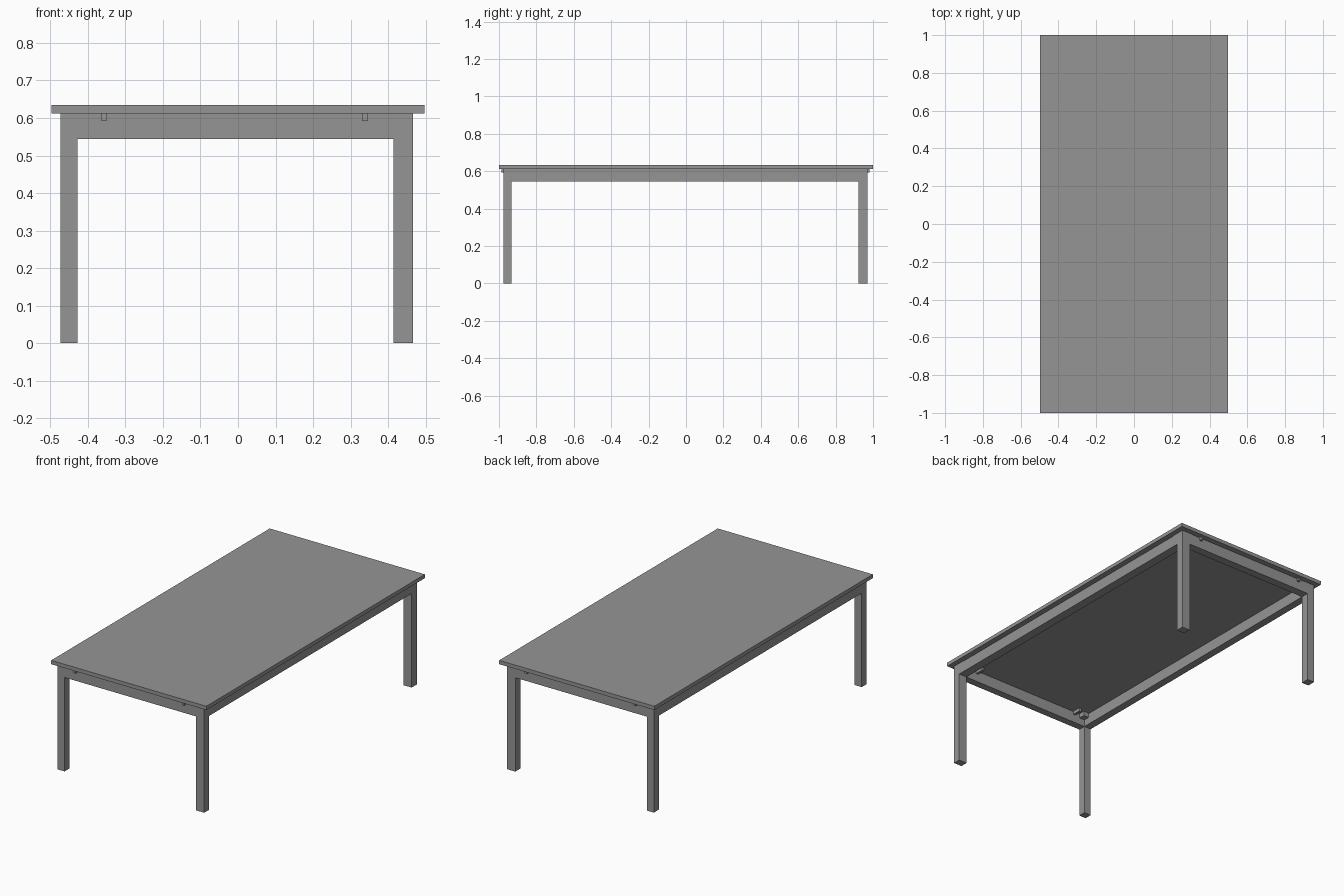
import bpy
import bmesh

cube = bpy.data.objects.get("Cube")
if cube:
    bpy.data.objects.remove(cube, do_unlink=True)

grey = bpy.data.materials.new("plain grey")
grey.use_nodes = True
colour = (0.3, 0.3, 0.3, 1)
grey.diffuse_color = colour
grey.node_tree.nodes["Principled BSDF"].inputs["Base Color"].default_value = colour


def box(name, x, y, z):
    """Axis-aligned box from (low, high) ranges."""
    bm = bmesh.new()
    bmesh.ops.create_cube(bm, size=1)
    for v in bm.verts:
        v.co = [r[0] if c < 0 else r[1] for c, r in zip(v.co, (x, y, z))]
    mesh = bpy.data.meshes.new(name)
    bm.to_mesh(mesh)
    bm.free()
    mesh.materials.append(grey)
    obj = bpy.data.objects.new(name, mesh)
    bpy.context.collection.objects.link(obj)
    return obj


# Heights and frame extents
apron_low, apron_top, top_low, top_high = 0.544, 0.609, 0.612, 0.634
leg_x = {"right": (-0.473, -0.428), "left": (0.415, 0.467)}
leg_y = {"front": (-0.976, -0.933), "back": (0.922, 0.970)}
peg_x = {"right": (-0.364, -0.350), "left": (0.331, 0.346)}
full_x = (leg_x["right"][0], leg_x["left"][1])
full_y = (leg_y["front"][0], leg_y["back"][1])
inner_x = (leg_x["right"][1], leg_x["left"][0])
inner_y = (leg_y["front"][1], leg_y["back"][0])

# Tabletop
box("tabletop", (-0.497, 0.497), (-1, 1), (top_low, top_high))


def corner(r, size):
    """Range growing inwards from the outer face of a leg."""
    return (r[0], r[0] + size) if r[0] < 0 else (r[1] - size, r[1])


# Legs, corner blocks and pegs
for end, y in leg_y.items():
    for side, x in leg_x.items():
        box(f"{end}_{side}_leg", x, y, (0, top_low))
        box(f"{end}_{side}_corner_block", corner(x, 0.08), corner(y, 0.08),
            (0.585, top_low))
        peg_y = (y[0] - 0.011, y[1] + 0.05) if end == "front" else (y[0] - 0.05, y[1] + 0.012)
        box(f"{end}_{side}_peg", peg_x[side], peg_y, (0.592, top_low))

# Aprons between the legs, with a thin recessed spacer above each
recess = 0.003
for end, y in leg_y.items():
    box(f"{end}_apron", inner_x, y, (apron_low, apron_top))
    box(f"{end}_spacer", inner_x, (y[0] + recess, y[1] - recess), (apron_top, top_low))
for side, x in leg_x.items():
    box(f"{side}_apron", x, inner_y, (apron_low, apron_top))
    box(f"{side}_spacer", (x[0] + recess, x[1] - recess), inner_y, (apron_top, top_low))
